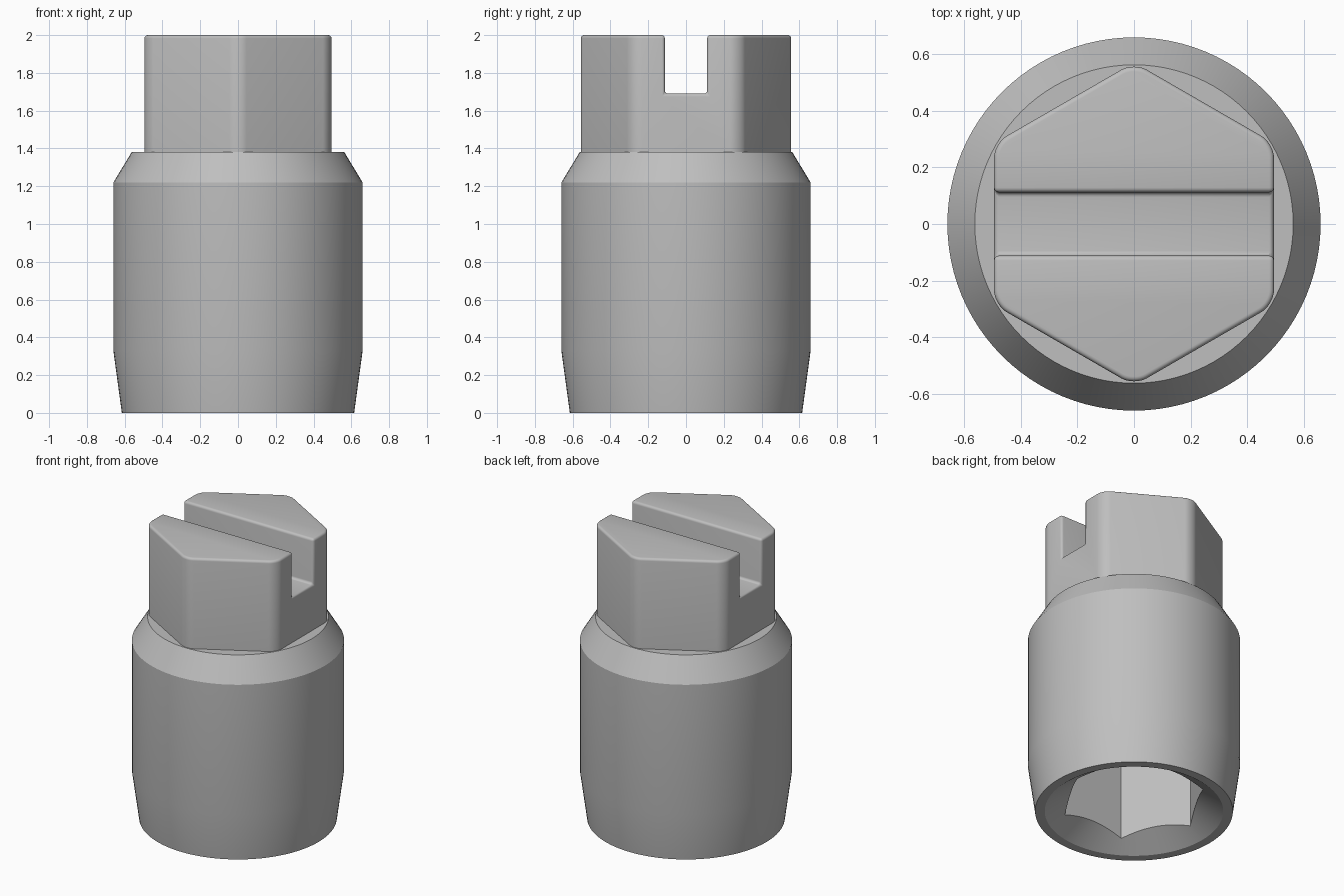
import bpy
import bmesh
from math import cos, sin, pi, radians

cube = bpy.data.objects.get("Cube")
if cube:
    bpy.data.objects.remove(cube, do_unlink=True)

steel = bpy.data.materials.new("grey_steel")
steel.use_nodes = True
colour = (0.52, 0.52, 0.52, 1)
steel.diffuse_color = colour
steel.node_tree.nodes["Principled BSDF"].inputs["Base Color"].default_value = colour


def add_object(name, bm):
    bmesh.ops.recalc_face_normals(bm, faces=bm.faces)
    mesh = bpy.data.meshes.new(name)
    bm.to_mesh(mesh)
    bm.free()
    mesh.materials.append(steel)
    obj = bpy.data.objects.new(name, mesh)
    bpy.context.collection.objects.link(obj)
    return obj


def turned(profile, sides, start=0.0):
    """Closed solid from (radius, z) rings, bottom to top."""
    bm = bmesh.new()
    rings = [[bm.verts.new((r * cos(start + 2 * pi * i / sides),
                            r * sin(start + 2 * pi * i / sides), z))
              for i in range(sides)] for r, z in profile]
    for low, high in zip(rings, rings[1:]):
        for i in range(sides):
            j = (i + 1) % sides
            bm.faces.new((low[i], low[j], high[j], high[i]))
    bm.faces.new(rings[0][::-1])
    bm.faces.new(rings[-1])
    return bm


def apply_modifier(obj, mod):
    bpy.ops.object.select_all(action='DESELECT')
    obj.select_set(True)
    bpy.context.view_layer.objects.active = obj
    bpy.ops.object.modifier_apply(modifier=mod.name)


def combine(obj, other, operation):
    mod = obj.modifiers.new("combine", 'BOOLEAN')
    mod.operation = operation
    mod.solver = 'EXACT'
    mod.object = other
    apply_modifier(obj, mod)
    bpy.data.objects.remove(other, do_unlink=True)


# Hexagonal head with rounded upright corners
bm = turned([(0.5716, 1.2), (0.5716, 2.0)], 6, pi / 2)
upright = [e for e in bm.edges if abs(e.verts[0].co.z - e.verts[1].co.z) > 0.1]
bmesh.ops.bevel(bm, geom=upright, offset=0.052, offset_type='OFFSET',
                segments=8, profile=0.5, affect='EDGES')
head = add_object("hex_head", bm)

# Screwdriver slot across the head
bm = bmesh.new()
bmesh.ops.create_cube(bm, size=1)
for v in bm.verts:
    v.co.x *= 2
    v.co.y *= 0.224
    v.co.z = v.co.z + 2.19
combine(head, add_object("slot_cutter", bm), 'DIFFERENCE')

# Softened edges on the head and slot
soft = head.modifiers.new("soft_edges", 'BEVEL')
soft.width = 0.017
soft.segments = 4
soft.limit_method = 'ANGLE'
soft.angle_limit = radians(60)
apply_modifier(head, soft)

# Turned sleeve with tapered foot and chamfered shoulder
body = add_object("socket_body", turned(
    [(0.615, 0), (0.66, 0.33), (0.66, 1.22), (0.563, 1.38)], 96))

# Conical lead-in, then the hexagonal socket
combine(body, add_object("lead_in_cutter", turned([(0.631, -0.05), (0.252, 0.2)], 96)),
        'DIFFERENCE')
combine(body, add_object("socket_cutter", turned([(0.457, -0.1), (0.457, 1.0)], 6)),
        'DIFFERENCE')

# Fuse the head to the sleeve
combine(body, head, 'UNION')
bpy.ops.object.shade_smooth_by_angle(angle=radians(25))
